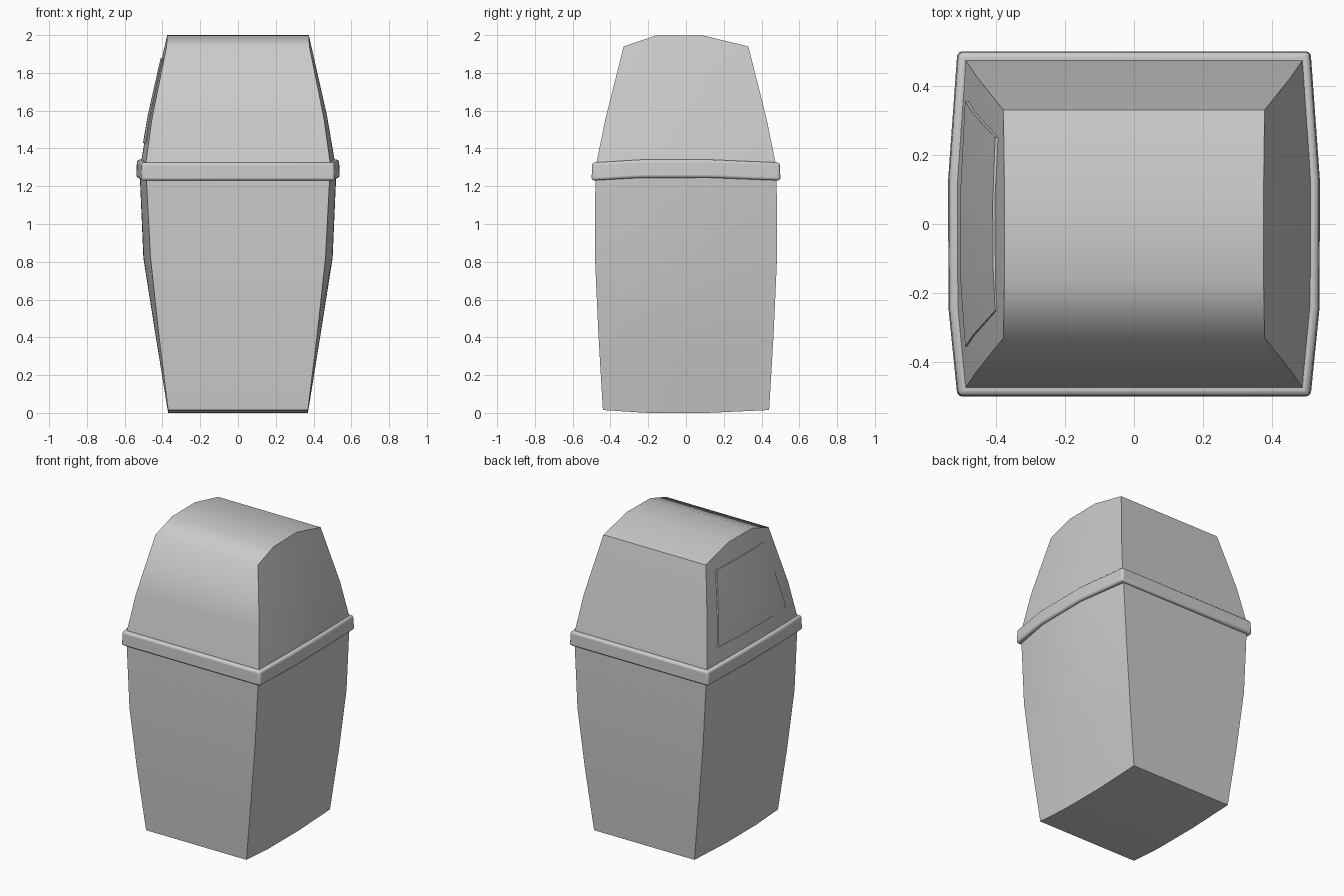
import bpy, bmesh, math

cube = bpy.data.objects.get("Cube")
if cube:
    bpy.data.objects.remove(cube, do_unlink=True)

grey = bpy.data.materials.new("light grey plastic")
grey.use_nodes = True
grey.diffuse_color = (0.6, 0.6, 0.6, 1)
grey.node_tree.nodes["Principled BSDF"].inputs["Base Color"].default_value = (0.6, 0.6, 0.6, 1)

# Stations across the depth, and how far the bulge swells at each one
STATIONS = (-1, -0.49, 0.25, 1)
BULGE = (0, 0.95, 1, 0)


def finish(name, bm, bevel=0):
    bmesh.ops.recalc_face_normals(bm, faces=bm.faces)
    mesh = bpy.data.meshes.new(name)
    bm.to_mesh(mesh)
    bm.free()
    mesh.materials.append(grey)
    obj = bpy.data.objects.new(name, mesh)
    bpy.context.collection.objects.link(obj)
    if bevel:
        mod = obj.modifiers.new("rounded edges", "BEVEL")
        mod.width = bevel
        mod.segments = 3
        mod.limit_method = "ANGLE"
        mod.angle_limit = math.radians(50)
    bpy.ops.object.select_all(action="DESELECT")
    obj.select_set(True)
    bpy.context.view_layer.objects.active = obj
    bpy.ops.object.shade_smooth_by_angle(angle=math.radians(62))
    return obj


def loft(name, rows, bevel=0):
    """Rows are (z, half width, half depth, side bulge, upward bulge)."""
    bm = bmesh.new()
    n = len(STATIONS)
    rings = []
    for z, hx, hy, bx, bz in rows:
        right = [(hx + bx * b, t * hy, z + bz * b) for t, b in zip(STATIONS, BULGE)]
        left = [(-x, y, h) for x, y, h in reversed(right)]
        rings.append([bm.verts.new(p) for p in right + left])
    for low, high in zip(rings, rings[1:]):
        for i in range(2 * n):
            j = (i + 1) % (2 * n)
            bm.faces.new((low[i], low[j], high[j], high[i]))
    for ring in (rings[0], rings[-1]):
        for i in range(n - 1):
            bm.faces.new((ring[i], ring[i + 1], ring[-i - 2], ring[-i - 1]))
    return finish(name, bm, bevel)


# Tapered bin body
loft("bin_body", [
    (0.015, 0.37, 0.44, 0.0, -0.015),
    (0.42, 0.42, 0.464, 0.018, 0),
    (0.82, 0.463, 0.482, 0.038, 0),
    (1.26, 0.486, 0.48, 0.034, 0),
])

# Raised band between body and lid
loft("rim_band", [
    (1.23, 0.512, 0.5, 0.027, 0.015),
    (1.325, 0.508, 0.497, 0.027, 0.016),
], bevel=0.014)

# Lid with an arched roof
LID = [
    (1.28, 0.494, 0.483, 0.026, 0.01),
    (1.56, 0.455, 0.426, 0.016, 0.015),
    (1.94, 0.378, 0.33, -0.003, 0.06),
]
loft("lid", LID)


def lid_side(t_depth, z):
    """Outward distance of the lid's side wall at a station and height."""
    b = BULGE[t_depth]
    pts = [(r[0] + r[4] * b, r[1] + r[3] * b) for r in LID]
    k = 0 if z < pts[1][0] else 1
    (z0, x0), (z1, x1) = pts[k], pts[k + 1]
    return x0 + (x1 - x0) * (z - z0) / (z1 - z0)


# Thin flap plate on the lid's right side
bm = bmesh.new()
layers = []
for lift in (-0.01, 0.007):
    grid = []
    for z, half in ((1.43, 0.355), (1.58, 0.32), (1.88, 0.25)):
        row = []
        for i, t in enumerate(STATIONS):
            # the plate's ends lie part way between the wall's stations
            x = lid_side(i, z)
            if i in (0, 3):
                x = 0.6 * x + 0.4 * lid_side(1 if i == 0 else 2, z)
            row.append(bm.verts.new((-x - lift, t * half, z)))
        grid.append(row)
    layers.append(grid)
    for a, b in zip(grid, grid[1:]):
        for i in range(3):
            bm.faces.new((a[i], a[i + 1], b[i + 1], b[i]))


def outline(g):
    return g[0] + [g[1][-1]] + g[2][::-1] + [g[1][0]]


inner, outer = (outline(g) for g in layers)
for i in range(len(inner)):
    j = (i + 1) % len(inner)
    bm.faces.new((inner[i], inner[j], outer[j], outer[i]))
finish("flap_panel", bm)
